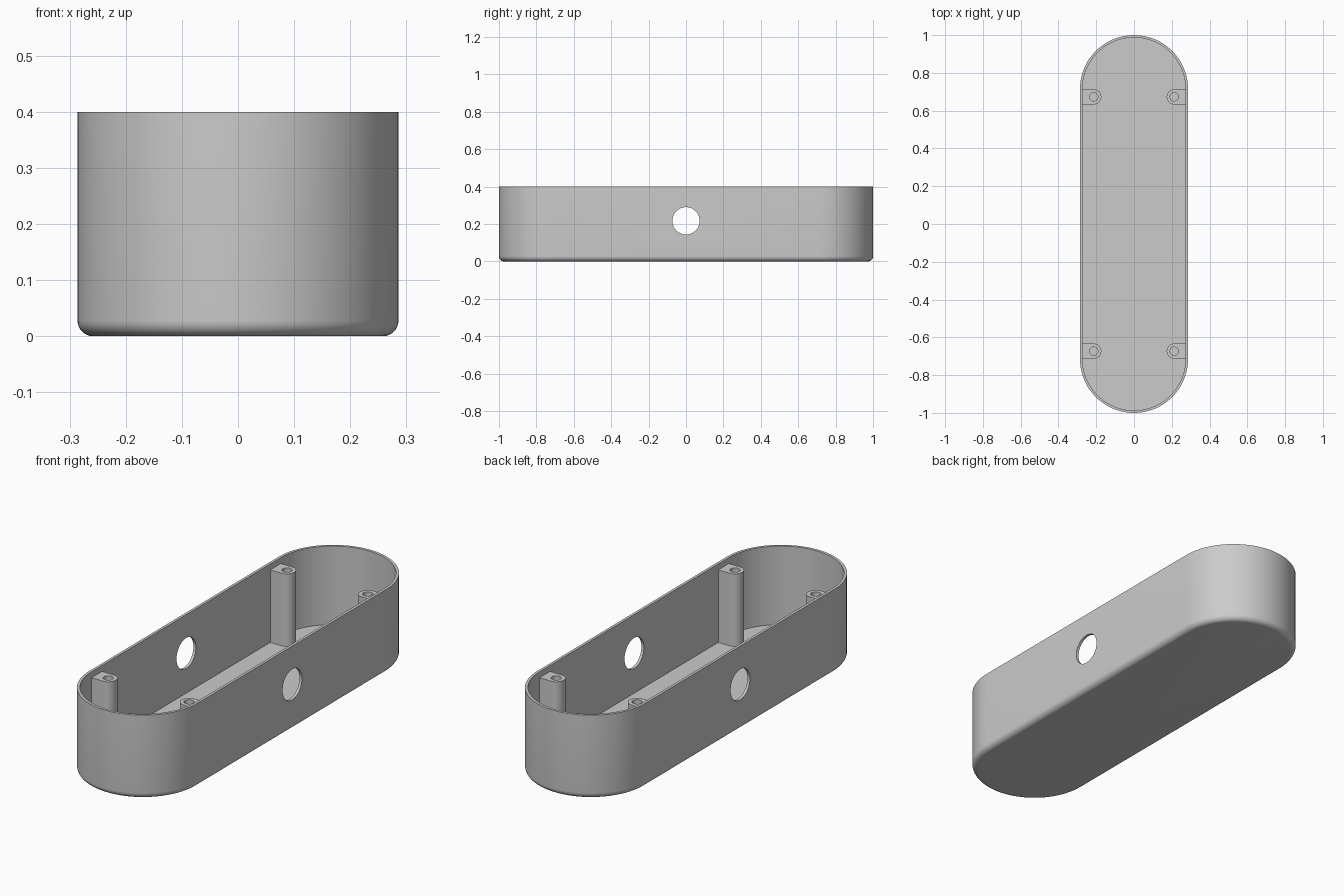
import bpy, bmesh, math

if "Cube" in bpy.data.objects:
    bpy.data.objects.remove(bpy.data.objects["Cube"])

R, HALF, HEIGHT = 0.286, 0.714, 0.40      # end radius, end centre offset, height
WALL, FLOOR, FILLET = 0.013, 0.026, 0.028
POST_X, POST_Y, POST_R, POST_TOP = 0.213, 0.673, 0.04, 0.372
HOLE_R, HOLE_Z, SCREW_R = 0.073, 0.217, 0.022

grey = bpy.data.materials.new("plain grey")
grey.use_nodes = True
color = (0.6, 0.6, 0.6, 1)
grey.diffuse_color = color
grey.node_tree.nodes["Principled BSDF"].inputs["Base Color"].default_value = color


def loft(name, rings):
    """Skin a list of equal point rings and cap both ends."""
    bm = bmesh.new()
    loops = [[bm.verts.new(p) for p in ring] for ring in rings]
    n = len(loops[0])
    for a, b in zip(loops, loops[1:]):
        for i in range(n):
            j = (i + 1) % n
            bm.faces.new((a[i], a[j], b[j], b[i]))
    bm.faces.new(loops[0][::-1])
    bm.faces.new(loops[-1])
    bmesh.ops.recalc_face_normals(bm, faces=bm.faces)
    mesh = bpy.data.meshes.new(name)
    bm.to_mesh(mesh)
    bm.free()
    obj = bpy.data.objects.new(name, mesh)
    bpy.context.collection.objects.link(obj)
    mesh.materials.append(grey)
    return obj


def stadium(r, z, steps=40):
    """Long outline with two half-round ends."""
    ring = []
    for start, cy in ((0, HALF), (math.pi, -HALF)):
        for i in range(steps + 1):
            a = start + math.pi * i / steps
            ring.append((r * math.cos(a), cy + r * math.sin(a), z))
    return ring


def cut(obj, radius, depth, location, rotation=(0, 0, 0)):
    """Drill a round hole and discard the cutter."""
    bpy.ops.mesh.primitive_cylinder_add(vertices=48, radius=radius, depth=depth,
                                        location=location, rotation=rotation)
    cutter = bpy.context.object
    cutter.hide_render = True
    cutter.data.materials.append(grey)
    mod = obj.modifiers.new("hole", "BOOLEAN")
    mod.operation, mod.solver, mod.object = "DIFFERENCE", "EXACT", cutter
    bpy.context.view_layer.objects.active = obj
    bpy.ops.object.modifier_apply(modifier=mod.name)
    bpy.data.objects.remove(cutter)


def smooth(obj):
    bpy.ops.object.select_all(action="DESELECT")
    obj.select_set(True)
    bpy.context.view_layer.objects.active = obj
    bpy.ops.object.shade_smooth_by_angle(angle=math.radians(30))


# Open tray: rounded bottom edge, outer wall, rim, inner wall, floor
rings = []
for i in range(9):
    a = math.pi / 2 * i / 8
    rings.append(stadium(R - FILLET * (1 - math.sin(a)), FILLET * (1 - math.cos(a))))
rings += [stadium(R, HEIGHT), stadium(R - WALL, HEIGHT), stadium(R - WALL, FLOOR)]
tray = loft("tray", rings)

# Round opening through both long walls
cut(tray, HOLE_R, 1, (0, 0, HOLE_Z), (0, math.pi / 2, 0))
smooth(tray)

# Screw posts: half-round toward the middle, flat sides running into the wall
for sx, side in ((1, "left"), (-1, "right")):
    for sy, end in ((-1, "front"), (1, "back")):
        outline = [(R - WALL / 2, -POST_R)]
        for i in range(25):
            a = -math.pi / 2 - math.pi * i / 24
            outline.append((POST_X + POST_R * math.cos(a), POST_R * math.sin(a)))
        outline.append((R - WALL / 2, POST_R))
        post = loft(f"screw_post_{end}_{side}",
                    [[(sx * x, sy * POST_Y + y, z) for x, y in outline]
                     for z in (FLOOR - 0.005, POST_TOP)])
        cut(post, SCREW_R, 0.6, (sx * POST_X, sy * POST_Y, FLOOR + 0.302))
        smooth(post)
